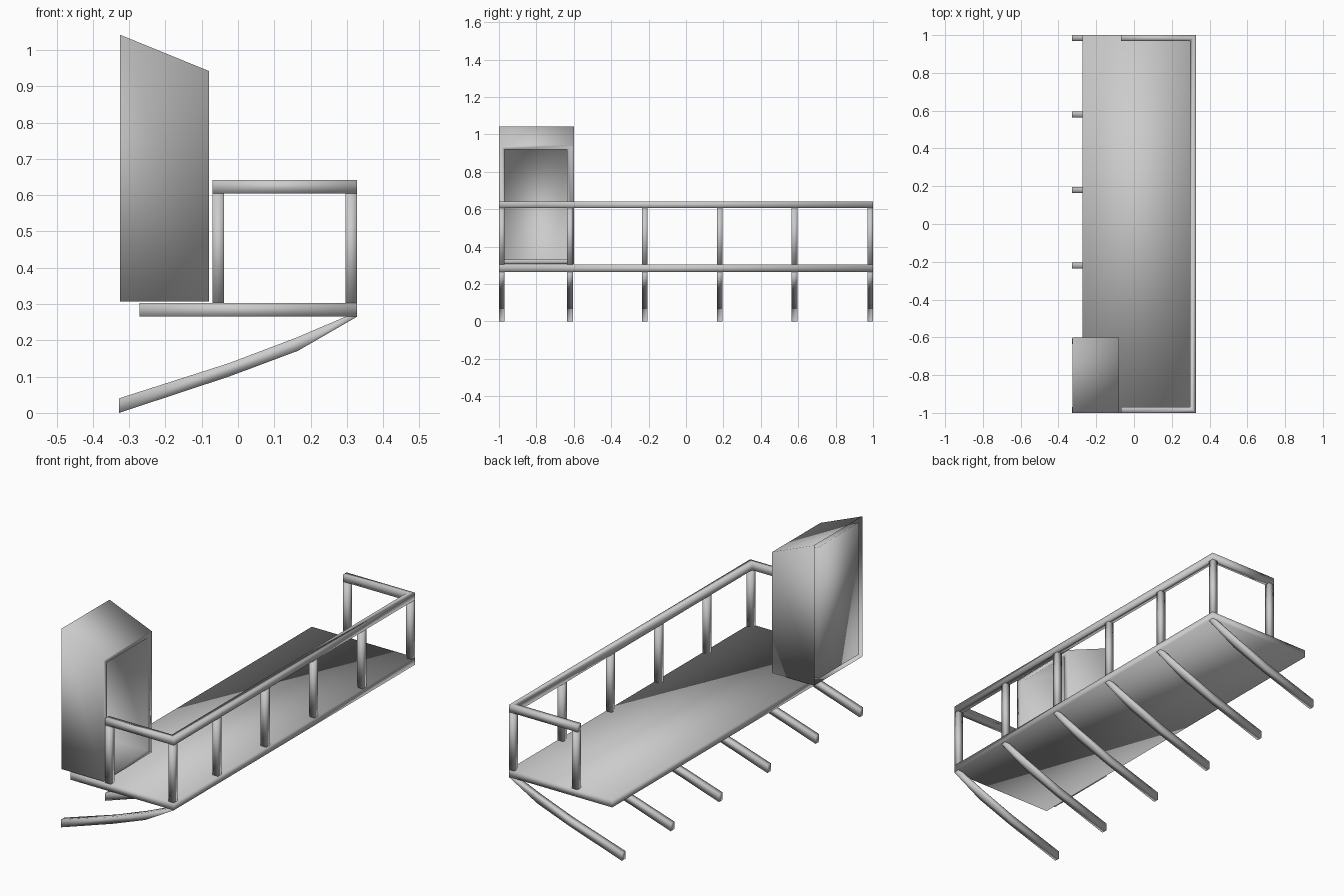
import bpy, bmesh

if "Cube" in bpy.data.objects:
    bpy.data.objects.remove(bpy.data.objects["Cube"])

BAY_Y = [-0.985, -0.62, -0.22, 0.18, 0.58, 0.985]   # bays shared by posts and brackets
T = 0.016                                          # half bar thickness


def finish(name, bm, recalc=True):
    if recalc:
        bmesh.ops.recalc_face_normals(bm, faces=bm.faces)
    me = bpy.data.meshes.new(name)
    bm.to_mesh(me)
    bm.free()
    me.shade_smooth()
    ob = bpy.data.objects.new(name, me)
    bpy.context.collection.objects.link(ob)
    return ob


def prism(name, profile, axis, a, b):
    """Extrude a 2D profile from a to b along axis ('y': xz profile, 'z': xy profile)."""
    bm = bmesh.new()
    place = (lambda p, t: (p[0], t, p[1])) if axis == 'y' else (lambda p, t: (p[0], p[1], t))
    lo = [bm.verts.new(place(p, a)) for p in profile]
    hi = [bm.verts.new(place(p, b)) for p in profile]
    n = len(profile)
    bm.faces.new(lo)
    bm.faces.new(hi[::-1])
    for i in range(n):
        j = (i + 1) % n
        bm.faces.new((lo[i], hi[i], hi[j], lo[j]))
    return finish(name, bm)


def box(name, x0, x1, y0, y1, z0, z1):
    return prism(name, [(x0, y0), (x1, y0), (x1, y1), (x0, y1)], 'z', z0, z1)


# walkway slab
box("platform", -0.272, 0.328, -1, 1, 0.265, 0.303)

# U-shaped top rail
prism("top_rail", [(-0.07, -1), (0.328, -1), (0.328, 1), (-0.07, 1), (-0.07, 0.97),
                   (0.296, 0.97), (0.296, -0.97), (-0.07, -0.97)], 'z', 0.605, 0.642)

# posts along the outer edge and at the two rail ends
for i, y in enumerate(BAY_Y):
    box(f"outer_post_{i}", 0.296, 0.328, y - 0.015, y + 0.015, 0.303, 0.605)
for side in (-1, 1):
    y = side * 0.985
    box(f"end_post_{side}", -0.07, -0.038, y - 0.015, y + 0.015, 0.303, 0.605)

# bent brackets below the slab
BRACKET = [(0.328, 0.265), (0.165, 0.171), (-0.025, 0.10), (-0.328, 0.0),
           (-0.328, 0.04), (-0.025, 0.137), (0.16, 0.207), (0.296, 0.265)]
for i, y in enumerate(BAY_Y):
    prism(f"bracket_{i}", BRACKET, 'y', y - 0.015, y + 0.015)


# hollow doorway hood with sloping roof, open wall-side rim
def doorway():
    bm = bmesh.new()

    def ring(x, y0, y1, z0, z1):
        return [bm.verts.new((x, y, z)) for y, z in ((y0, z0), (y1, z0), (y1, z1), (y0, z1))]
    ob = ring(-0.325, -1, -0.6, 0.307, 1.042)
    of = ring(-0.08, -1, -0.6, 0.307, 0.942)
    ib = ring(-0.325, -0.97, -0.635, 0.33, 1.02)
    jf = ring(-0.08, -0.97, -0.635, 0.33, 0.92)
    for i in range(4):
        j = (i + 1) % 4
        bm.faces.new((ob[i], ob[j], of[j], of[i]))
        bm.faces.new((jf[i], jf[j], ib[j], ib[i]))
        bm.faces.new((of[i], of[j], jf[j], jf[i]))
    bm.faces.new(ib)
    return finish("doorway", bm, recalc=False)


doorway()
